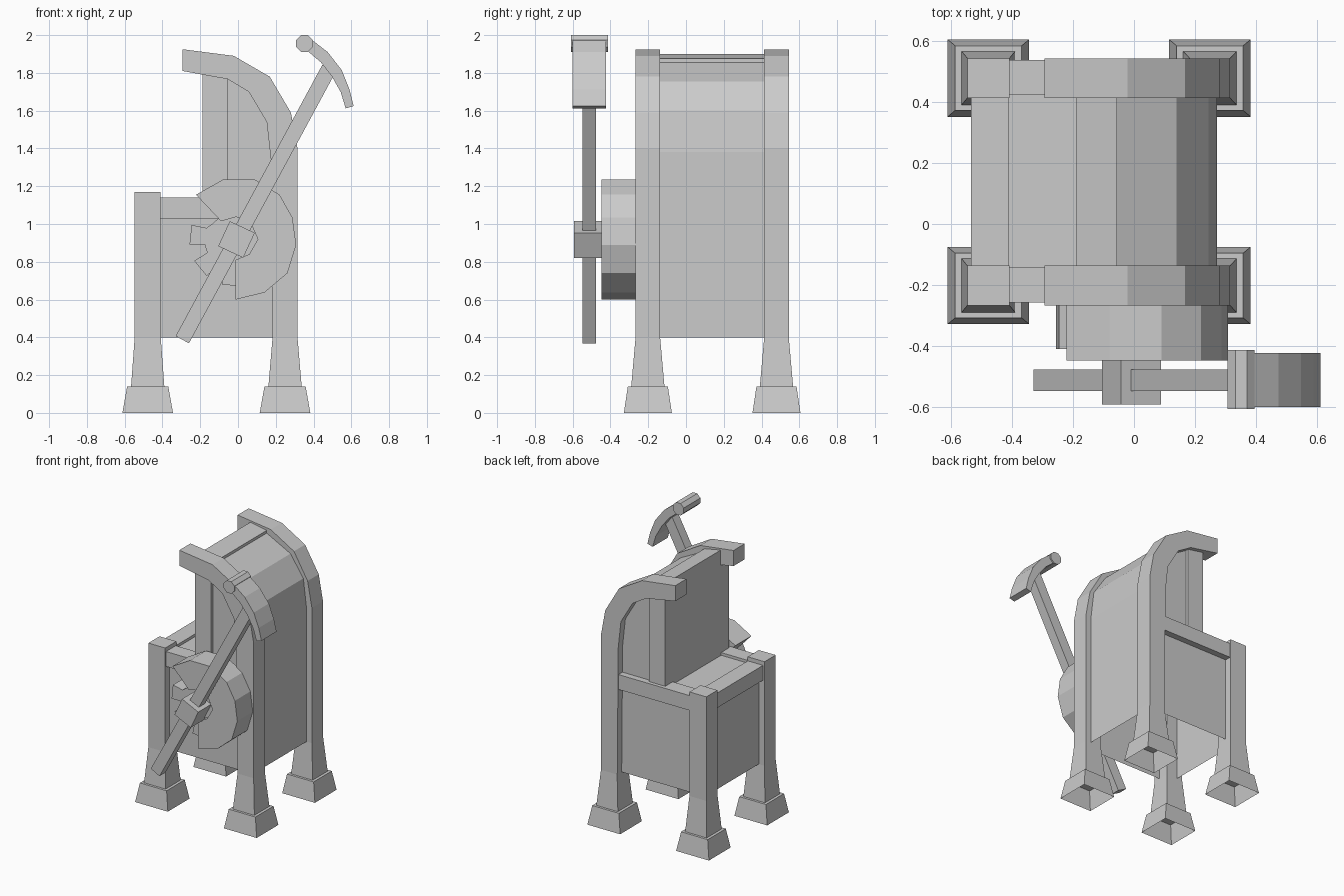
import bpy, bmesh
from math import sin, cos, radians, pi

if "Cube" in bpy.data.objects:
    bpy.data.objects.remove(bpy.data.objects["Cube"])


def finish(name, bm):
    bmesh.ops.recalc_face_normals(bm, faces=bm.faces[:])
    mesh = bpy.data.meshes.new(name)
    bm.to_mesh(mesh)
    bm.free()
    obj = bpy.data.objects.new(name, mesh)
    bpy.context.collection.objects.link(obj)
    return obj


def prism(name, profile, y0, y1, open_edge=None):
    """Extrude an x-z outline along y; open_edge leaves one side out."""
    bm = bmesh.new()
    a = [bm.verts.new((x, y0, z)) for x, z in profile]
    b = [bm.verts.new((x, y1, z)) for x, z in profile]
    bm.faces.new(a)
    bm.faces.new(b)
    n = len(profile)
    for i in range(n):
        if i != open_edge:
            j = (i + 1) % n
            bm.faces.new((a[i], a[j], b[j], b[i]))
    return finish(name, bm)


def box(name, x0, x1, y0, y1, z0, z1):
    return prism(name, [(x0, z0), (x1, z0), (x1, z1), (x0, z1)], y0, y1)


def tapered(name, cx, cy, rings, cap=True):
    """Square loft, open at the bottom; rings are (half x, half y, z)."""
    bm = bmesh.new()
    prev = None
    for hx, hy, z in rings:
        ring = [bm.verts.new((cx + sx * hx, cy + sy * hy, z))
                for sx, sy in ((-1, -1), (1, -1), (1, 1), (-1, 1))]
        if prev:
            for i in range(4):
                j = (i + 1) % 4
                bm.faces.new((prev[i], prev[j], ring[j], ring[i]))
        prev = ring
    if cap:
        bm.faces.new(prev)
    return finish(name, bm)


# Legs, feet and side rails, front and back
horn = [(0.182, 0.4), (0.315, 0.4), (0.315, 1.40), (0.28, 1.59), (0.168, 1.78),
        (-0.022, 1.89), (-0.293, 1.925), (-0.293, 1.81), (-0.055, 1.767),
        (0.057, 1.70), (0.152, 1.54), (0.174, 1.34)]
for side, cy in (("front", -0.202), ("back", 0.479)):
    for end, cx in (("left", -0.478), ("right", 0.249)):
        tapered(f"{side}_{end}_foot", cx, cy, [(0.134, 0.127, 0), (0.109, 0.106, 0.14)])
    tapered(f"{side}_short_leg", -0.478, cy,
            [(0.088, 0.088, 0.14), (0.069, 0.065, 0.4), (0.069, 0.065, 1.17)])
    tapered(f"{side}_tall_leg_base", 0.249, cy,
            [(0.088, 0.088, 0.14), (0.066, 0.065, 0.4)], cap=False)
    prism(f"{side}_curved_leg", horn, cy - 0.065, cy + 0.065, open_edge=0)
    box(f"{side}_rail", -0.42, 0.2, cy - 0.055, cy + 0.06, 1.03, 1.14)
box("left_rail", -0.535, -0.41, -0.15, 0.425, 1.03, 1.14)

# Hollow cabinet and its upright face
cabinet = [(-0.50, 0.4), (0.272, 0.4), (0.272, 1.38), (0.245, 1.60), (0.14, 1.755),
           (-0.055, 1.855), (-0.055, 1.12), (-0.50, 1.12)]
prism("cabinet", cabinet, -0.215, 0.492, open_edge=0)
prism("face_panel", [(-0.188, 1.1), (-0.055, 1.1), (-0.055, 1.875), (-0.188, 1.90)],
      -0.235, 0.512)

# Gear cover with an open sector
cover = [(-0.222, 1.155), (-0.08, 1.235), (0.09, 1.235), (0.22, 1.155), (0.288, 1.035),
         (0.308, 0.89), (0.262, 0.74), (0.14, 0.637), (-0.013, 0.60), (-0.013, 0.81),
         (0.06, 0.84), (0.105, 0.92), (0.065, 1.01), (-0.01, 1.037), (-0.09, 1.015)]
prism("gear_cover", cover, -0.448, -0.26)

# Gear whose covered side has no teeth
CX, CZ = -0.008, 0.918
gear = []
for k in range(8):
    for da, r in ((-15, 0.17), (-12, 0.25), (12, 0.25), (15, 0.17)):
        a = radians(174 + 45 * k + da)
        r = r if k < 3 else 0.15
        gear.append((CX + r * cos(a), CZ + r * sin(a)))
prism("gear", gear, -0.41, -0.26)


# Lever and hub, tilted about the axle
def tilted(name, w, lo, hi, y0, y1, deg):
    t = radians(deg)
    pts = [(CX + u * cos(t) + v * sin(t), CZ - u * sin(t) + v * cos(t))
           for u, v in ((-w, lo), (w, lo), (w, hi), (-w, hi))]
    return prism(name, pts, y0, y1)


tilted("lever_arm", 0.04, -0.603, 1.03, -0.548, -0.477, 28.4)
tilted("lever_hub", 0.073, -0.073, 0.073, -0.592, -0.44, 25)

# Curved hand grip with a rolled end
grip = [(0.378, 1.985), (0.475, 1.91), (0.549, 1.815), (0.59, 1.713), (0.612, 1.624),
        (0.57, 1.612), (0.544, 1.698), (0.496, 1.783), (0.438, 1.857), (0.363, 1.92)]
prism("hand_grip", grip, -0.60, -0.423)
roll = [(0.352 + 0.048 * cos(pi / 8 + i * pi / 4), 1.955 + 0.048 * sin(pi / 8 + i * pi / 4))
        for i in range(8)]
prism("grip_roll", roll, -0.608, -0.413)
